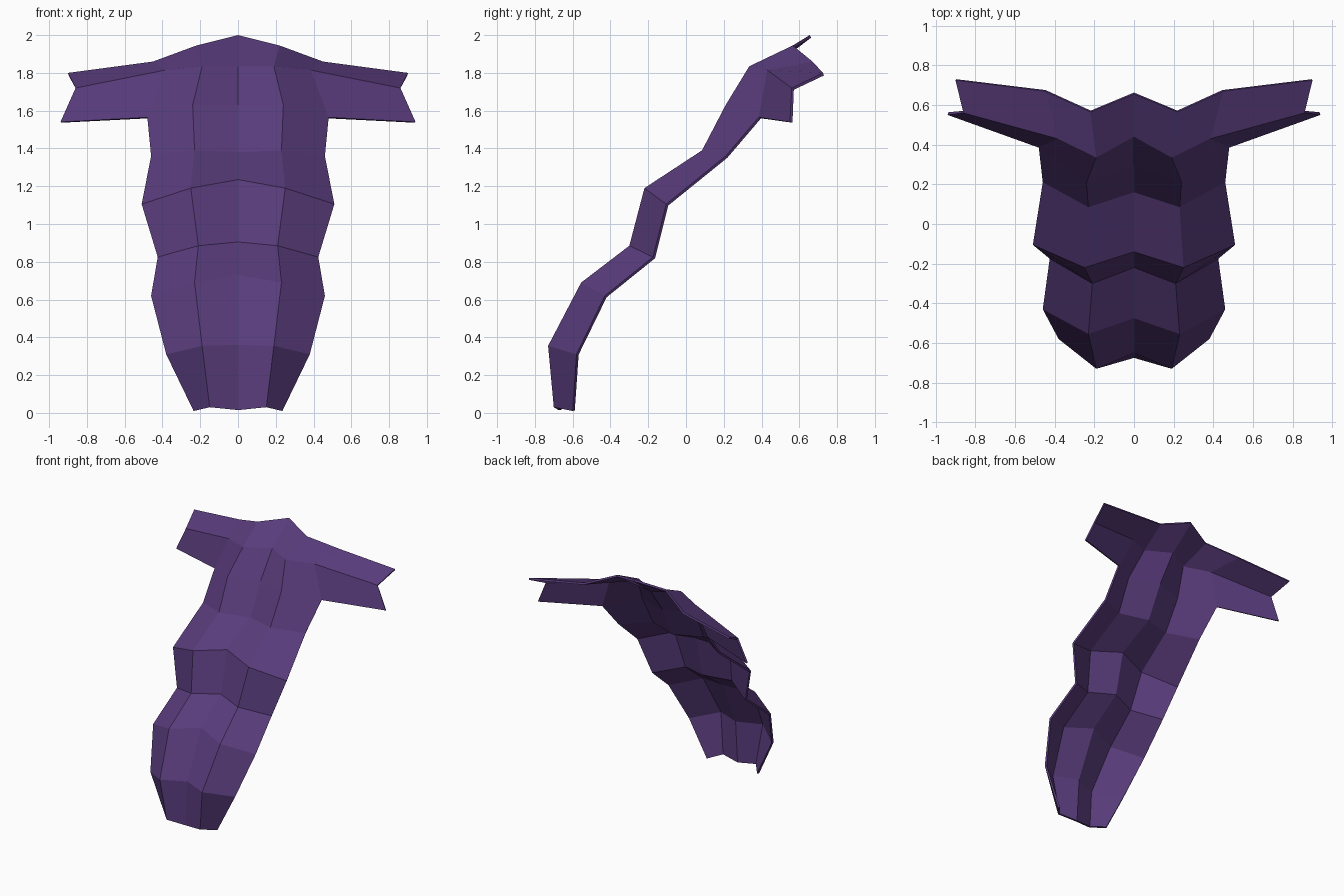
import bpy

if "Cube" in bpy.data.objects:
    bpy.data.objects.remove(bpy.data.objects["Cube"])

# Profile curves of the right half, bottom to top, as (x, y, z)
centre = [(0, -.675, .015), (0, -.65, .36), (0, -.475, .73), (0, -.22, .905), (0, -.14, 1.235),
          (0, .16, 1.38), (0, .29, 1.63), (0, .44, 1.835), (0, .655, 2.0)]
rib = [(.15, -.70, .03), (.19, -.73, .355), (.23, -.555, .69), (.21, -.30, .885), (.25, -.22, 1.19),
       (.23, .085, 1.39), (.24, .21, 1.63), (.19, .335, 1.835), (.22, .565, 1.945)]
side = [(.235, -.60, .01), (.38, -.58, .31), (.46, -.43, .62), (.425, -.175, .825), (.51, -.105, 1.105),
        (.46, .21, 1.36), (.48, .385, 1.565), (.385, .43, 1.815), (.45, .67, 1.86)]
# The shoulder wing spans the top three rows only
wing_tip = [(.94, .55, 1.54), (.86, .56, 1.72), (.90, .725, 1.80)]

verts = centre + rib + side + wing_tip
n = len(centre)


def strip(a, b, count):
    """Quads between two columns starting at vertex a and vertex b."""
    return [(a + i, b + i, b + i + 1, a + i + 1) for i in range(count - 1)]


faces = strip(0, n, n) + strip(n, 2 * n, n) + strip(3 * n - 3, 3 * n, 3)

mesh = bpy.data.meshes.new("armour_plate")
mesh.from_pydata(verts, [], faces)
plate = bpy.data.objects.new("armour_plate", mesh)
bpy.context.collection.objects.link(plate)

# Mirror to the left half, then give the sheet a thin backing
mirror = plate.modifiers.new("mirror", 'MIRROR')
mirror.use_clip = True
shell = plate.modifiers.new("thickness", 'SOLIDIFY')
shell.thickness = 0.015
shell.offset = -1

purple = bpy.data.materials.new("purple")
purple.diffuse_color = (.1, .045, .2, 1)
purple.use_nodes = True
purple.node_tree.nodes["Principled BSDF"].inputs["Base Color"].default_value = purple.diffuse_color
mesh.materials.append(purple)
